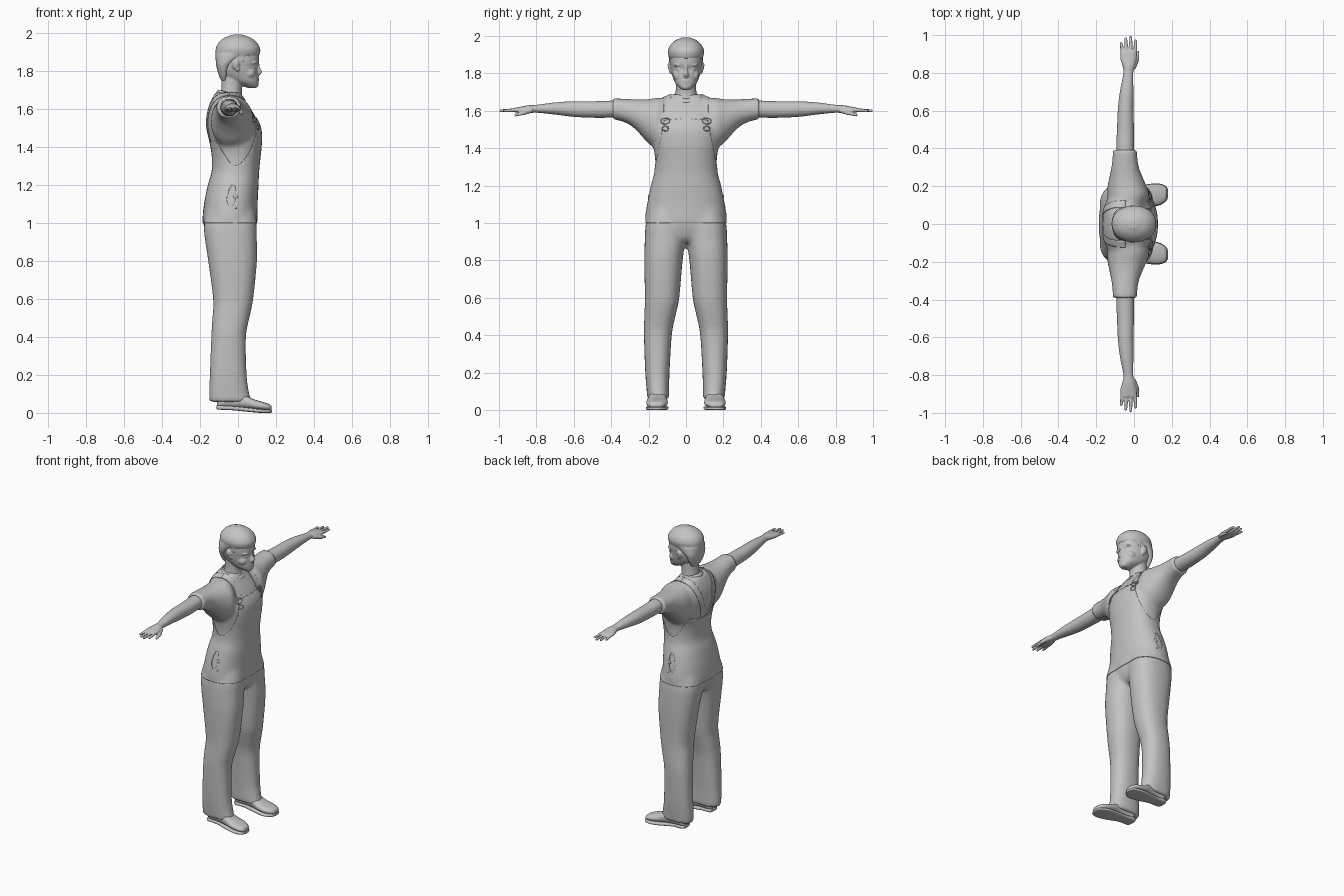
import bpy, bmesh, math
from mathutils import Vector, Matrix
from mathutils.bvhtree import BVHTree

if "Cube" in bpy.data.objects:
    bpy.data.objects.remove(bpy.data.objects["Cube"])

grey = bpy.data.materials.new("light grey")
grey.diffuse_color = (0.55, 0.55, 0.55, 1)
grey.use_nodes = True
grey.node_tree.nodes["Principled BSDF"].inputs["Base Color"].default_value = grey.diffuse_color
AXES = {'x': (1, 2, 0), 'y': (0, 2, 1), 'z': (0, 1, 2)}


def smooth_sections(s, steps=4):
    """Catmull-Rom interpolation between cross-sections."""
    out = []
    for i in range(len(s) - 1):
        q = [s[max(i - 1, 0)], s[i], s[i + 1], s[min(i + 2, len(s) - 1)]]
        for k in range(steps):
            t = k / steps
            out.append([0.5 * (2 * b + (c - a) * t + (2 * a - 5 * b + 4 * c - d) * t * t
                               + (3 * b - a - 3 * c + d) * t ** 3) for a, b, c, d in zip(*q)])
    return out + [list(s[-1])]


def loft(bm, axis, sections, n=2.0, sides=(1,), seg=32):
    """Closed skin through superelliptic sections (position, a0, a1, b0, b1)."""
    ia, ib, it = AXES[axis]
    for side in sides:
        rings = []
        for t, a0, a1, b0, b1 in smooth_sections(sections):
            ring = []
            for k in range(seg):
                c, s = math.cos(k * math.tau / seg), math.sin(k * math.tau / seg)
                p = [0, 0, 0]
                p[ia] = (a0 + a1) / 2 + (a1 - a0) / 2 * math.copysign(abs(c) ** (2 / n), c)
                p[ib] = (b0 + b1) / 2 + (b1 - b0) / 2 * math.copysign(abs(s) ** (2 / n), s)
                p[it] = t
                p[1] *= side
                ring.append(bm.verts.new(p))
            rings.append(ring)
        for r, q in zip(rings, rings[1:]):
            for k in range(seg):
                bm.faces.new((r[k], r[(k + 1) % seg], q[(k + 1) % seg], q[k]))
        bm.faces.new(rings[0])
        bm.faces.new(rings[-1])


def blob(bm, loc, size, turn=0):
    m = Matrix.Translation(loc) @ Matrix.Rotation(turn, 4, 'X') @ Matrix.Diagonal((*size, 1))
    bmesh.ops.create_uvsphere(bm, u_segments=20, v_segments=12, radius=1, matrix=m)


def rod(bm, a, b, r0, r1):
    """Rounded tapering finger."""
    a, b = Vector(a), Vector(b)
    m = Matrix.Translation((a + b) / 2) @ (b - a).to_track_quat('Z', 'Y').to_matrix().to_4x4()
    bmesh.ops.create_cone(bm, cap_ends=True, segments=14, radius1=r0, radius2=r1,
                          depth=(b - a).length, matrix=m)
    blob(bm, b, (r1, r1, r1))


def finish(name, bm, voxel=0, smooth=4):
    bmesh.ops.recalc_face_normals(bm, faces=bm.faces[:])
    for f in bm.faces:
        f.smooth = True
    me = bpy.data.meshes.new(name)
    bm.to_mesh(me)
    bm.free()
    me.materials.append(grey)
    ob = bpy.data.objects.new(name, me)
    bpy.context.collection.objects.link(ob)
    if voxel:  # fuse overlapping volumes into one soft surface
        r = ob.modifiers.new("fuse", 'REMESH')
        r.mode, r.voxel_size, r.use_smooth_shade = 'VOXEL', voxel, True
        s = ob.modifiers.new("soften", 'SMOOTH')
        s.factor, s.iterations = 0.5, smooth
    return ob


BOTH = (1, -1)

# overalls and shirt: torso, trouser legs and sleeves fused
bm = bmesh.new()
torso = [(.9, -.13, .055, .14), (.93, -.16, .08, .185), (1, -.183, .098, .214), (1.1, -.176, .1, .206),
         (1.2, -.156, .105, .185), (1.27, -.136, .108, .166), (1.35, -.135, .116, .166),
         (1.42, -.146, .123, .178), (1.5, -.165, .12, .192), (1.56, -.166, .092, .2),
         (1.61, -.156, .062, .185), (1.65, -.14, .035, .15), (1.688, -.12, .015, .085)]
loft(bm, 'z', [(z, a, b, -w, w) for z, a, b, w in torso], 2.3)
loft(bm, 'z', [(1.12, -.15, .075, .0, .18), (1, -.178, .097, -.01, .214), (.92, -.175, .099, .0, .22),
               (.8, -.157, .1, .018, .223), (.6, -.131, .08, .036, .22), (.5, -.135, .06, .057, .223),
               (.4, -.141, .042, .076, .225), (.2, -.149, .046, .088, .218), (.1, -.152, .06, .09, .21),
               (.058, -.15, .072, .09, .206)], 2.35, BOTH)
loft(bm, 'y', [(.08, -.13, .04, 1.44, 1.672), (.15, -.142, .08, 1.4, 1.67), (.2, -.14, .066, 1.425, 1.663),
               (.25, -.13, .045, 1.48, 1.661), (.3, -.12, .026, 1.525, 1.663),
               (.36, -.113, .017, 1.549, 1.666), (.392, -.114, .017, 1.551, 1.668)], 2.2, BOTH)
suit = finish("overalls_and_shirt", bm, .0125, 5)

# bare arms with hands and fingers
bm = bmesh.new()
loft(bm, 'y', [(.33, -.093, 0, 1.565, 1.655), (.42, -.094, 0, 1.563, 1.654), (.5, -.09, 0, 1.563, 1.651),
               (.6, -.086, -.003, 1.568, 1.651), (.7, -.075, -.003, 1.58, 1.645),
               (.8, -.056, -.004, 1.59, 1.632), (.84, -.062, .006, 1.587, 1.63),
               (.88, -.073, .014, 1.588, 1.623), (.915, -.07, .013, 1.592, 1.617)], 2.1, BOTH)
for s in BOTH:
    for x0, x1, tip in ((-.06, -.068, .957), (-.039, -.043, .982), (-.017, -.017, .991), (.004, .009, .97)):
        rod(bm, (x0, s * .89, 1.605), (x1, s * tip, 1.601), .0105, .0078)
    rod(bm, (-.005, s * .825, 1.604), (.016, s * .87, 1.588), .014, .012)
    rod(bm, (.016, s * .87, 1.588), (.02, s * .91, 1.578), .011, .008)
finish("arms_and_hands", bm, .005, 2)

# neck, head and facial features
bm = bmesh.new()
loft(bm, 'z', [(1.64, -.105, .03, -.07, .07), (1.69, -.09, .02, -.057, .057),
               (1.74, -.088, .025, -.054, .054), (1.8, -.09, .03, -.055, .055)])
skull = [(1.712, .05, .098, .02), (1.724, .02, .106, .036), (1.745, -.03, .108, .056),
         (1.775, -.08, .107, .069), (1.8, -.1, .105, .077), (1.825, -.107, .101, .082),
         (1.85, -.11, .11, .085), (1.89, -.11, .109, .086), (1.93, -.1, .095, .08),
         (1.96, -.075, .07, .06), (1.978, -.03, .03, .025)]
loft(bm, 'z', [(z, a, b, -w, w) for z, a, b, w in skull], 2.2)
loft(bm, 'z', [(1.776, .09, .112, -.013, .013), (1.788, .09, .122, -.016, .016),
               (1.798, .09, .127, -.012, .012), (1.82, .085, .115, -.009, .009),
               (1.85, .09, .112, -.01, .01)])
blob(bm, (.098, 0, 1.761), (.014, .024, .006))
blob(bm, (.097, 0, 1.75), (.014, .02, .006))
blob(bm, (.09, 0, 1.728), (.018, .022, .015))
for s in BOTH:
    blob(bm, (.081, s * .035, 1.822), (.016, .016, .008))
    blob(bm, (.083, s * .036, 1.846), (.021, .03, .008), -s * .1)
    blob(bm, (.058, s * .042, 1.79), (.034, .029, .03))
    blob(bm, (-.012, s * .088, 1.834), (.02, .009, .026), -s * .2)
    blob(bm, (-.002, s * .083, 1.812), (.011, .008, .013))
finish("head", bm, .0045, 3)

# short hair: crown with a soft fringe, then a slanting hairline down to the nape
bm = bmesh.new()
crown = [(1.876, -.115, .108, .086), (1.895, -.118, .116, .094), (1.92, -.117, .117, .097),
         (1.95, -.103, .1, .085), (1.976, -.072, .068, .058), (1.993, -.025, .02, .02)]
loft(bm, 'z', [(z, a, b, -w, w) for z, a, b, w in crown], 2.1)
loft(bm, 'z', [(1.75, -.088, -.06, -.044, .044), (1.78, -.102, -.05, -.062, .062),
               (1.82, -.113, -.035, -.079, .079), (1.85, -.117, .0, -.088, .088),
               (1.89, -.119, .075, -.093, .093)], 2.2)
for s in BOTH:
    blob(bm, (.022, s * .08, 1.868), (.014, .008, .03))
finish("hair", bm, .006, 4)

# shirt collar: low tilted band around the neck
bm = bmesh.new()
ring = []
for i in range(40):
    a = i * math.tau / 40
    c, s = math.cos(a), math.sin(a)
    ring.append([bm.verts.new((-.039 + r * c, r * s, z - .018 * c)) for r, z in
                 ((.062, 1.683), (.066, 1.685), (.079, 1.665), (.07, 1.65))])
for i in range(40):
    for j in range(4):
        p, q = ring[i], ring[(i + 1) % 40]
        bm.faces.new((p[j], q[j], q[(j + 1) % 4], p[(j + 1) % 4]))
finish("collar", bm)

# shoes with flat soles
bm = bmesh.new()
loft(bm, 'x', [(-.11, .125, .17, .03, .065), (-.09, .108, .187, .026, .085), (-.03, .11, .19, .024, .105),
               (.03, .106, .2, .022, .1), (.08, .098, .21, .018, .073), (.13, .1, .212, .014, .058),
               (.165, .12, .2, .012, .046), (.176, .14, .182, .014, .034)], 2.3, BOTH, 24)
finish("shoes", bm)
bm = bmesh.new()
loft(bm, 'x', [(-.113, .13, .165, .02, .04), (-.1, .107, .188, .017, .04), (-.03, .109, .189, .014, .036),
               (.05, .099, .207, .006, .028), (.12, .095, .215, 0, .02), (.165, .116, .204, 0, .017),
               (.18, .14, .182, .002, .015)], 4, BOTH, 24)
finish("soles", bm)

# overalls layer and shoulder straps: raised cloth cut from the suit surface
bpy.context.view_layer.update()
source = suit.evaluated_get(bpy.context.evaluated_depsgraph_get()).to_mesh()
tree_bm = bmesh.new()
tree_bm.from_mesh(source)
tree = BVHTree.FromBMesh(tree_bm)


def panel(name, planes):
    b = tree_bm.copy()
    for co, no in planes:  # keep the side each normal points to
        bmesh.ops.bisect_plane(b, geom=b.verts[:] + b.edges[:] + b.faces[:], plane_co=co,
                               plane_no=no, clear_inner=True)
    for f in b.faces:
        f.smooth = True
    me = bpy.data.meshes.new(name)
    b.to_mesh(me)
    b.free()
    me.materials.clear()
    me.materials.append(grey)
    ob = bpy.data.objects.new(name, me)
    bpy.context.collection.objects.link(ob)
    m = ob.modifiers.new("cloth", 'SOLIDIFY')
    m.thickness, m.offset = .0035, 1


panel("overalls_layer", [((.1, 0, 1.56), (.14, 0, -.25)), ((0, 0, 1.0), (0, 0, 1)),
                         ((0, .172, 1.26), (0, -1, -.2)), ((0, -.172, 1.26), (0, 1, -.2))])
for s, side in ((1, "left"), (-1, "right")):
    panel(side + "_front_strap", [((-.045, 0, 0), (1, 0, 0)), ((.1, 0, 1.56), (-.14, 0, .25)),
                                  ((0, s * .08, 0), (0, s, 0)), ((0, s * .12, 0), (0, -s, 0))])
    panel(side + "_back_strap", [((-.045, 0, 0), (-1, 0, 0)), ((.1, 0, 1.56), (-.14, 0, .25)),
                                 ((0, s * .08, 1.66), (0, s, -.3)), ((0, s * .12, 1.66), (0, -s, .3))])

# strap buckles and hip buttons, laid on the cloth
bm = bmesh.new()
for s in BOTH:
    for z, r, w in ((1.545, .018, .024), (1.505, .013, .018)):
        loc, nor, _, _ = tree.ray_cast(Vector((1, s * .11, z)), Vector((-1, 0, 0)))
        m = Matrix.Translation(loc + nor * .004) @ nor.to_track_quat('Z', 'Y').to_matrix().to_4x4()
        grid = [[bm.verts.new(m @ Vector(((w + .003 * math.cos(v)) * math.cos(u),
                                          (r + .003 * math.cos(v)) * math.sin(u), .003 * math.sin(v))))
                 for v in (k * math.tau / 6 for k in range(6))]
                for u in (k * math.tau / 20 for k in range(20))]
        for i in range(20):
            for j in range(6):
                p, q = grid[i], grid[(i + 1) % 20]
                bm.faces.new((p[j], q[j], q[(j + 1) % 6], p[(j + 1) % 6]))
    for z, r in ((1.14, .012), (1.08, .006)):
        loc = tree.ray_cast(Vector((-.012, s, z)), Vector((0, -s, 0)))[0]
        blob(bm, loc + Vector((0, s * .002, 0)), (r, .005, r))
finish("buckles_and_buttons", bm)
tree_bm.free()
